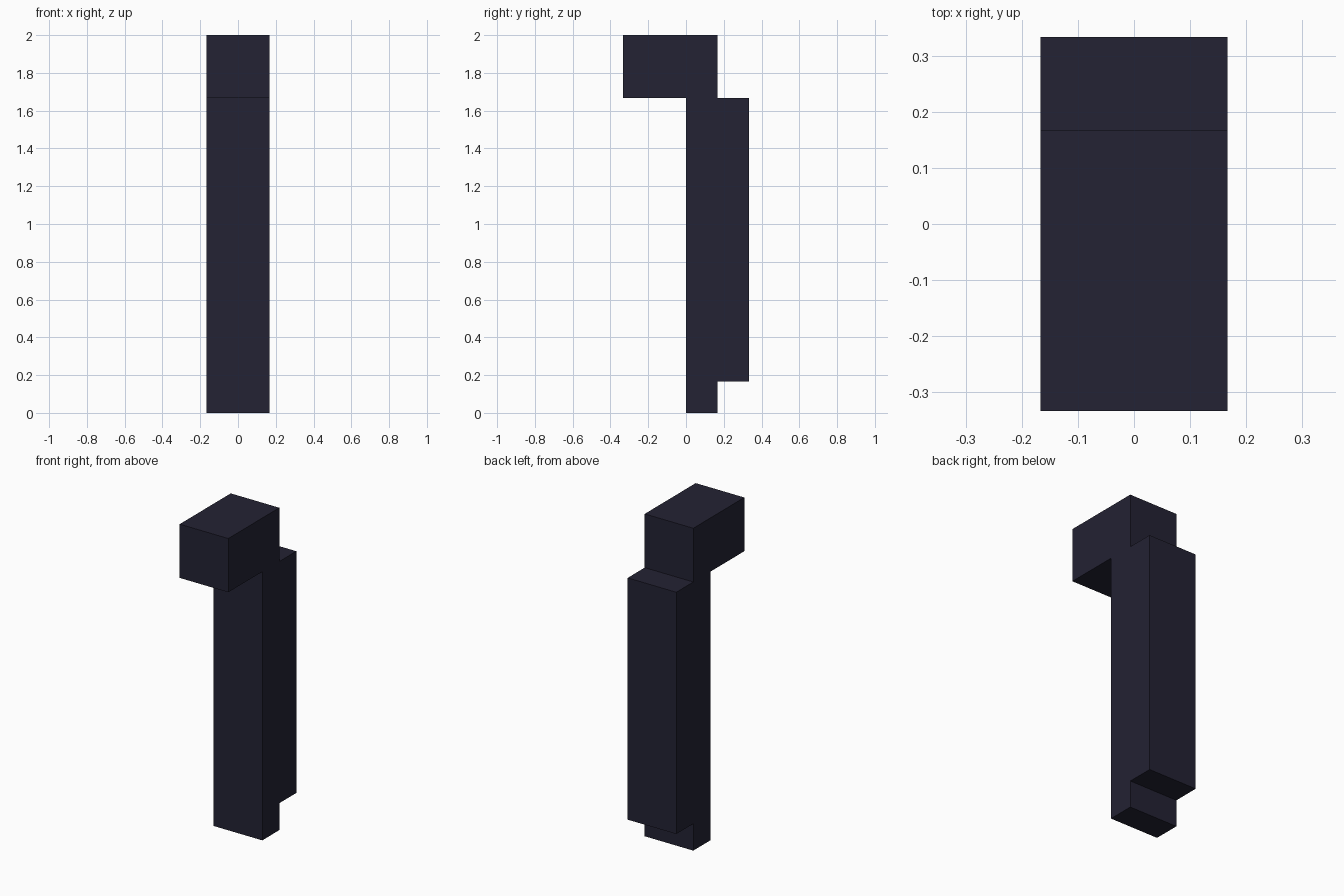
import bpy
import bmesh
from mathutils import Vector

cube = bpy.data.objects.get("Cube")
if cube:
    bpy.data.objects.remove(cube, do_unlink=True)

# Single dark navy colour
navy = bpy.data.materials.new("dark_navy")
navy.use_nodes = True
colour = (0.0168, 0.0160, 0.0335, 1.0)
navy.diffuse_color = colour
navy.node_tree.nodes["Principled BSDF"].inputs["Base Color"].default_value = colour

U = 1 / 6  # block size that every part is a multiple of


def block(name, y, z):
    """Box two blocks wide, spanning y and z given in blocks."""
    bm = bmesh.new()
    bmesh.ops.create_cube(bm, size=1)
    bmesh.ops.scale(bm, verts=bm.verts,
                    vec=Vector((2, y[1] - y[0], z[1] - z[0])) * U)
    mesh = bpy.data.meshes.new(name)
    bm.to_mesh(mesh)
    bm.free()
    mesh.materials.append(navy)
    obj = bpy.data.objects.new(name, mesh)
    obj.location = Vector((0, sum(y) / 2, sum(z) / 2)) * U
    bpy.context.collection.objects.link(obj)
    return obj


# Upright, forward-jutting head and raised back slab
block("upright_post", (0, 1), (0, 10))
block("overhanging_head", (-2, 1), (10, 12))
block("back_slab", (1, 2), (1, 10))
